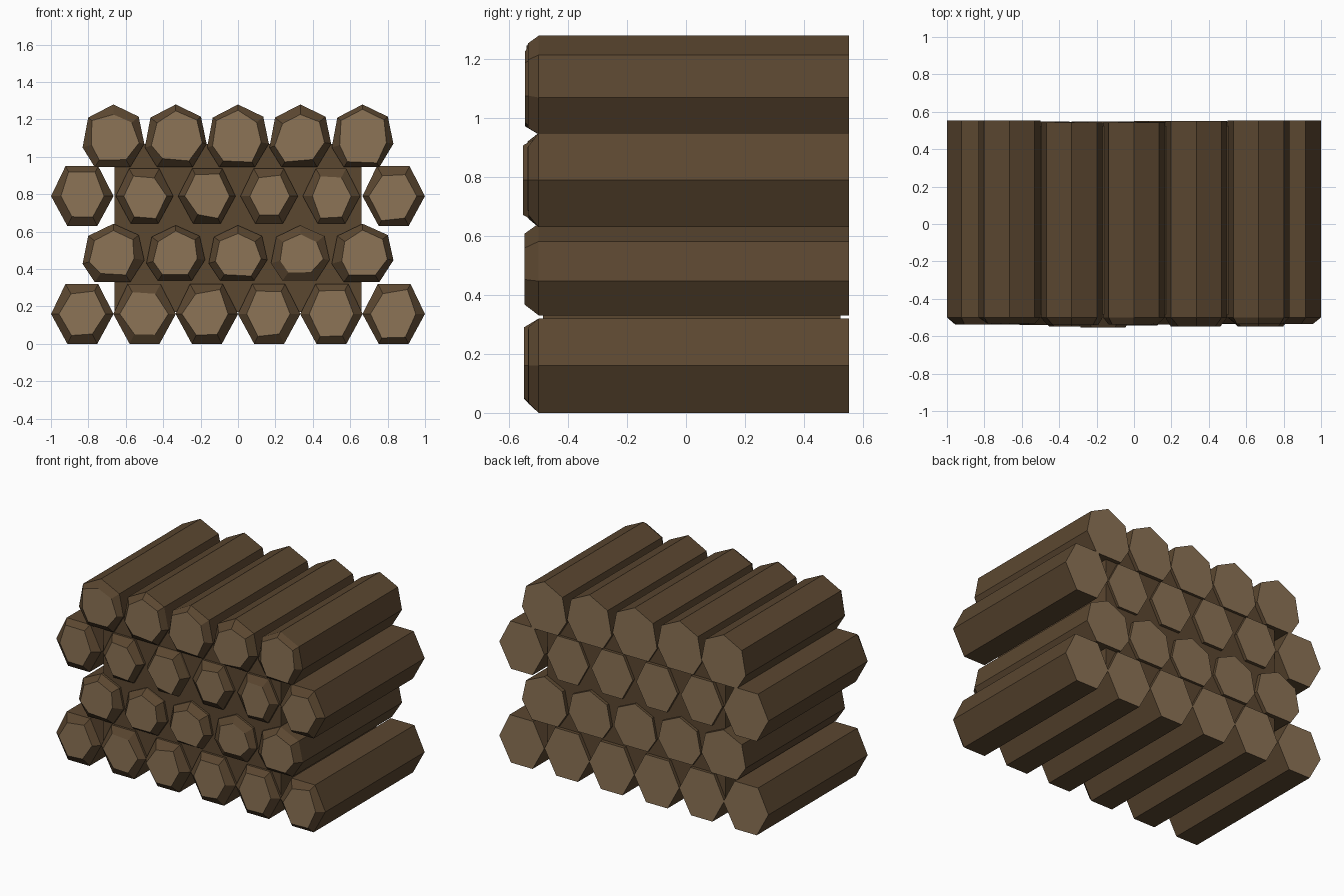
import bpy, bmesh, random

if "Cube" in bpy.data.objects:
    bpy.data.objects.remove(bpy.data.objects["Cube"])

random.seed(7)


def material(name, rgb):
    m = bpy.data.materials.new(name)
    m.diffuse_color = (*rgb, 1)
    m.use_nodes = True
    m.node_tree.nodes["Principled BSDF"].inputs["Base Color"].default_value = m.diffuse_color
    return m


BARK = material("dark bark", (0.105, 0.063, 0.030))
WOOD = material("cut wood", (0.262, 0.172, 0.092))

# Cross-sections (x, z) around the log centre
HEX = [(-.167, 0), (-.08, -.16), (.08, -.16), (.167, 0), (.09, .16), (-.085, .16)]
HEPT = [(-.165, -.05), (-.1, -.155), (.09, -.155), (.165, -.03),
        (.135, .115), (0, .18), (-.135, .11)]


def make_object(name, bm):
    bmesh.ops.recalc_face_normals(bm, faces=bm.faces)
    me = bpy.data.meshes.new(name)
    bm.to_mesh(me)
    bm.free()
    me.materials.append(BARK)
    me.materials.append(WOOD)
    ob = bpy.data.objects.new(name, me)
    bpy.context.collection.objects.link(ob)


def log(name, cx, cz, profile, size, zs, cut, front, back):
    bm = bmesh.new()
    if profile is HEX and random.random() < .4:
        profile = [(-x, z) for x, z in reversed(profile)]
    outer = [(cx + x * size, cz + z * size * zs) for x, z in profile]
    # hewn front face: smaller, irregular copy of the outline
    face = []
    for x, z in outer:
        k = cut + random.uniform(-.08, .08)
        face.append((cx + (x - cx) * k, cz + (z - cz) * k))
    rings = [[bm.verts.new((x, y, z)) for x, z in pts]
             for pts, y in ((face, front), (outer, -.5), (outer, back))]
    n = len(outer)
    for a, b in zip(rings, rings[1:]):
        for i in range(n):
            bm.faces.new((a[i], a[(i + 1) % n], b[(i + 1) % n], b[i]))
    for ring in (rings[0], rings[2]):
        bm.faces.new(ring).material_index = 1
    make_object(name, bm)


# Stacked rows: count, centre height, outline, inner size, height scale, cut size
rows = [(6, .16, HEX, 1.0, 1.0, .74),
        (5, .475, HEPT, .95, .93, .74),
        (6, .79, HEX, .92, 1.0, .74),
        (5, 1.10, HEPT, 1.0, 1.0, .78)]
for r, (n, z, profile, inner, zs, cut) in enumerate(rows):
    for i in range(n):
        x = (i - (n - 1) / 2) * .333
        end = i in (0, n - 1)
        front = -.553 if (r, i) == (2, 2) else -random.uniform(.53, .55)
        back = .553 if end else random.uniform(.542, .552)
        log(f"log_row{r + 1}_{i + 1}", x, z, profile, 1.0 if end else inner,
            zs, cut, front, back)

# Bark core closing the gaps between the logs
bm = bmesh.new()
bmesh.ops.create_cube(bm, size=1)
for v in bm.verts:
    v.co = (v.co.x * 1.32, v.co.y * 1.01 + .02, v.co.z * .90 + .62)
make_object("bark_core", bm)
